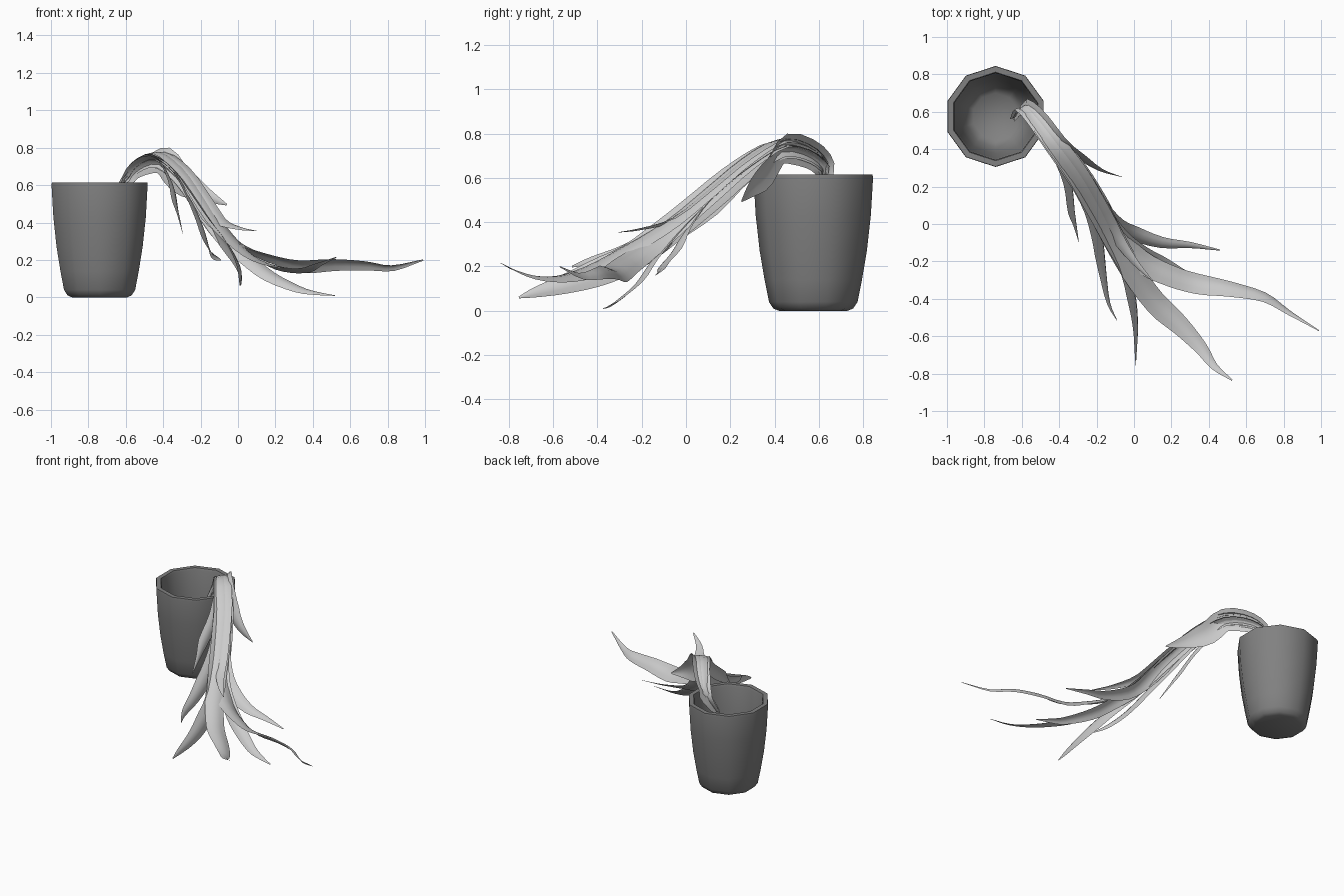
import bpy, bmesh, math
from mathutils import Vector, Matrix

def finish(bm, name, angle):
    me = bpy.data.meshes.new(name)
    bm.to_mesh(me)
    bm.free()
    ob = bpy.data.objects.new(name, me)
    bpy.context.collection.objects.link(ob)
    bpy.ops.object.select_all(action='DESELECT')
    ob.select_set(True)
    bpy.context.view_layer.objects.active = ob
    bpy.ops.object.shade_smooth_by_angle(angle=math.radians(angle))
    return ob

# Ten-sided hollow pot, lathed from an outer and inner profile
profile = [(0.155, 0), (0.18, 0.01), (0.2, 0.04), (0.22, 0.14), (0.242, 0.27), (0.26, 0.43),
           (0.27, 0.6), (0.268, 0.615), (0.237, 0.615), (0.232, 0.6), (0.224, 0.43),
           (0.2, 0.25), (0.165, 0.09), (0.125, 0.05)]
bm = bmesh.new()
rings = []
for r, z in profile:
    rings.append([bm.verts.new((-0.74 + r * math.cos(math.radians(90 + 36 * i)),
                                0.575 + r * math.sin(math.radians(90 + 36 * i)), z)) for i in range(10)])
for a, b in zip(rings, rings[1:]):
    for i in range(10):
        j = (i + 1) % 10
        bm.faces.new((a[i], a[j], b[j], b[i]))
bm.faces.new(rings[0][::-1])
bm.faces.new(rings[-1])
pot = finish(bm, "pot", 50)
dark = bpy.data.materials.new("dark_grey")
dark.diffuse_color = (0.22, 0.22, 0.22, 1)
pot.data.materials.append(dark)

# Shared arching path that all leaves leave at different points
STEM = [(-0.64, 0.57, 0.50), (-0.60, 0.625, 0.62), (-0.53, 0.57, 0.71), (-0.42, 0.43, 0.75),
        (-0.30, 0.27, 0.66), (-0.20, 0.10, 0.52), (-0.11, -0.07, 0.38), (-0.01, -0.23, 0.28)]
ACROSS = Vector((0.85, 0.53, 0))

def smooth_path(pts, steps=3):
    p = [2 * pts[0] - pts[1]] + pts + [2 * pts[-1] - pts[-2]]
    out = []
    for i in range(1, len(p) - 2):
        a, b, c, d = p[i - 1:i + 3]
        for k in range(steps):
            t = k / steps
            out.append(0.5 * (2 * b + (c - a) * t + (2 * a - 5 * b + 4 * c - d) * t * t
                              + (3 * b - a - 3 * c + d) * t ** 3))
    return out + [pts[-1]]

def leaf(name, count, side, lift, width, roll, tip):
    """Creased tapering ribbon: first `count` stem points, offset, then its own tip points."""
    pts = []
    for i, s in enumerate(STEM[:count]):
        f = min(1, 0.3 + i * 0.2)
        pts.append(Vector(s) + ACROSS * side * f + Vector((0, 0, lift * f)))
    path = smooth_path(pts + [Vector(t) for t in tip])
    n = len(path) - 1
    bm = bmesh.new()
    rows = []
    for i, p in enumerate(path):
        t = i / n
        tan = (path[min(i + 1, n)] - path[max(i - 1, 0)]).normalized()
        flat = Vector((tan.x, tan.y, 0))
        if i < 4:
            flat = Vector((0.55, -0.83, 0))
        acr = flat.cross(Vector((0, 0, 1))).normalized()
        ang = math.radians(roll[0] + (roll[1] - roll[0]) * t)
        acr = Matrix.Rotation(ang, 3, tan) @ acr
        up = acr.cross(tan).normalized()
        w = width * min(0.32 + 1.6 * t, 1) * min(1, 0.06 + 3.2 * (1 - t))
        rows.append([bm.verts.new(p + acr * w * u - up * w * 0.3 * abs(u) ** 1.5)
                     for u in (-1, -0.5, 0, 0.5, 1)])
    for a, b in zip(rows, rows[1:]):
        for k in range(4):
            bm.faces.new((a[k], a[k + 1], b[k + 1], b[k]))
    finish(bm, name, 60)

# Long leaves spreading toward the front and right
leaf("leaf_long_right", 7, 0.01, 0.0, 0.064, (20, -55),
     [(0.05, -0.20, 0.27), (0.20, -0.27, 0.215), (0.34, -0.31, 0.18), (0.52, -0.34, 0.185),
      (0.70, -0.385, 0.175), (0.83, -0.47, 0.16), (0.99, -0.57, 0.2)])
leaf("leaf_front_right", 7, 0.0, 0.03, 0.062, (0, -20),
     [(0.0, -0.26, 0.29), (0.12, -0.42, 0.2), (0.25, -0.54, 0.16), (0.36, -0.66, 0.155),
      (0.43, -0.76, 0.18), (0.525, -0.835, 0.215)])
leaf("leaf_front", 7, -0.01, -0.01, 0.068, (-30, -85),
     [(-0.03, -0.24, 0.25), (0.01, -0.42, 0.17), (0.02, -0.56, 0.12), (0.015, -0.68, 0.085),
      (0.01, -0.755, 0.06)])
leaf("leaf_front_left", 5, -0.02, -0.02, 0.058, (-35, -72),
     [(-0.23, 0.10, 0.48), (-0.18, -0.08, 0.36), (-0.155, -0.26, 0.27), (-0.13, -0.42, 0.225),
      (-0.09, -0.515, 0.2)])
leaf("leaf_low_right", 6, 0.005, -0.03, 0.046, (45, 30),
     [(-0.08, -0.06, 0.33), (0.04, -0.16, 0.22), (0.17, -0.23, 0.12), (0.32, -0.31, 0.05),
      (0.42, -0.345, 0.025), (0.52, -0.375, 0.01)])
leaf("leaf_right", 6, 0.01, -0.03, 0.05, (60, 25),
     [(-0.1, -0.005, 0.36), (0.0, -0.06, 0.27), (0.15, -0.105, 0.215), (0.30, -0.115, 0.185),
      (0.46, -0.14, 0.16)])
# Short leaves along the arch
leaf("leaf_short_left", 4, -0.015, -0.01, 0.042, (-40, -70),
     [(-0.35, 0.24, 0.61), (-0.325, 0.08, 0.49), (-0.31, 0.0, 0.42), (-0.295, -0.095, 0.34)])
leaf("leaf_upper", 6, 0.01, 0.03, 0.042, (10, 20),
     [(-0.10, -0.06, 0.42), (0.0, -0.2, 0.375), (0.1, -0.305, 0.355)])
leaf("leaf_short_right", 4, 0.01, -0.01, 0.075, (40, 95),
     [(-0.32, 0.36, 0.635), (-0.19, 0.285, 0.555), (-0.06, 0.25, 0.495)])
